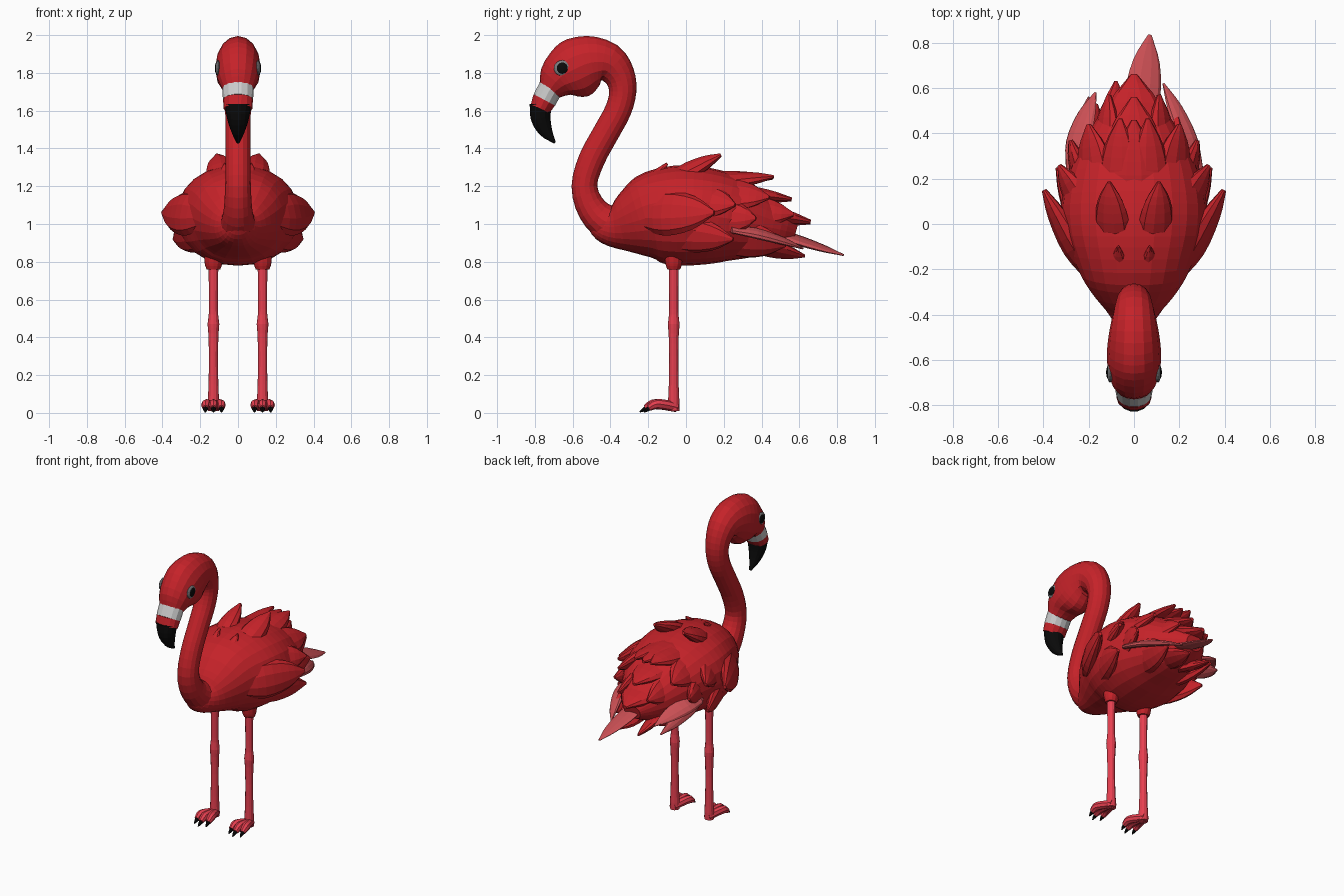
import bpy, math
from mathutils import Vector

if "Cube" in bpy.data.objects:
    bpy.data.objects.remove(bpy.data.objects["Cube"])


def material(name, rgb):
    m = bpy.data.materials.new(name)
    m.diffuse_color = (*rgb, 1)
    m.use_nodes = True
    m.node_tree.nodes["Principled BSDF"].inputs["Base Color"].default_value = m.diffuse_color
    return m


RED = material("red", (0.56, 0.016, 0.022))
LEG = material("leg_pink", (0.8, 0.05, 0.08))
PINK = material("feather_pink", (0.6, 0.08, 0.09))
WHITE = material("white", (0.75, 0.75, 0.73))
GREY = material("grey", (0.2, 0.2, 0.21))
BLACK = material("black", (0.003, 0.003, 0.003))


def spline(pts, sub):
    """Catmull-Rom samples through tuples of position and radii."""
    p = [Vector(q) for q in pts]
    p = [2 * p[0] - p[1]] + p + [2 * p[-1] - p[-2]]
    out = []
    for i in range(1, len(p) - 2):
        a, b, c, d = p[i - 1:i + 3]
        for k in range(sub):
            t = k / sub
            out.append(0.5 * (2 * b + (c - a) * t + (2 * a - 5 * b + 4 * c - d) * t * t
                              + (3 * b - a - 3 * c + d) * t ** 3))
    return out + [p[-2]]


def loft(name, pts, mat, side=(1, 0, 0), n=14, sub=3, power=1.0):
    """Tube through (x, y, z, side radius, other radius); power < 1 squares the section."""
    s = spline(pts, sub)
    pos = [Vector(q[:3]) for q in s]
    verts, faces = [], []
    for i, q in enumerate(s):
        tan = (pos[min(i + 1, len(s) - 1)] - pos[max(i - 1, 0)]).normalized()
        a = Vector(side)
        a = (a - tan * a.dot(tan)).normalized()
        b = tan.cross(a)
        for k in range(n):
            c, d = math.cos(math.tau * k / n), math.sin(math.tau * k / n)
            c = math.copysign(abs(c) ** power, c)
            d = math.copysign(abs(d) ** power, d)
            verts.append(pos[i] + a * c * max(q[3], 0.002) + b * d * max(q[4], 0.002))
    for i in range(len(s) - 1):
        for k in range(n):
            j = (k + 1) % n
            faces.append((i * n + k, i * n + j, (i + 1) * n + j, (i + 1) * n + k))
    faces.append(tuple(reversed(range(n))))
    faces.append(tuple(range(len(verts) - n, len(verts))))
    me = bpy.data.meshes.new(name)
    me.from_pydata(verts, [], faces)
    me.materials.append(mat)
    ob = bpy.data.objects.new(name, me)
    bpy.context.collection.objects.link(ob)
    return ob


def feather(name, base, tip, w, h, mat=RED, bulge=0.01, out=None):
    """Pointed leaf growing out of the body surface."""
    base, tip = Vector(base), Vector(tip)
    mid = (base + tip) / 2
    out = Vector(out or (mid.x, 0, mid.z - 1.0)).normalized()
    side = (tip - base).cross(out)
    pts = []
    for t, kw, kh in ((0, .6, .6), (.35, 1, 1), (.72, .75, .7), (1, .1, .2)):
        p = base.lerp(tip, t) + out * bulge * math.sin(math.pi * t)
        pts.append((*p, w * kw, h * kh))
    return loft(name, pts, mat, side, n=10)


def ball(name, loc, scale, mat):
    bpy.ops.mesh.primitive_uv_sphere_add(segments=16, ring_count=10, radius=1,
                                         location=loc, rotation=(0, math.pi / 2, 0))
    ob = bpy.context.object
    ob.name = name
    ob.scale = scale
    ob.data.materials.append(mat)
    return ob


# Body
loft("body", [(0, y, z, rx, rz) for y, z, rx, rz in (
    (-.5, 1.02, .03, .04), (-.45, .995, .075, .08), (-.38, .985, .125, .115),
    (-.28, 1.01, .2, .183), (-.18, 1.037, .258, .24), (-.05, 1.045, .31, .265),
    (.08, 1.043, .322, .26), (.22, 1.03, .29, .235), (.36, 1.0, .225, .185),
    (.5, .97, .14, .115), (.58, .95, .06, .05))], RED, n=24, power=.92)

# Neck and head in one sweep
loft("neck_and_head", [(0, y, z, rx, rn) for y, z, rx, rn in (
    (-.25, .99, .12, .13), (-.40, 1.0, .095, .1), (-.495, 1.075, .076, .08),
    (-.538, 1.2, .068, .068), (-.5, 1.34, .066, .07), (-.425, 1.48, .066, .07),
    (-.36, 1.6, .068, .07), (-.335, 1.7, .072, .072), (-.352, 1.785, .08, .083),
    (-.41, 1.85, .096, .107), (-.5, 1.855, .113, .143), (-.59, 1.82, .12, .16),
    (-.67, 1.772, .108, .12), (-.722, 1.71, .08, .066))], RED, n=16)

# Beak: pale band, red band, hooked black tip
loft("beak_pale_band", [(0, -.716, 1.72, .083, .067), (0, -.75, 1.657, .08, .066)], WHITE, sub=2)
loft("beak_red_band", [(0, -.749, 1.659, .079, .066), (0, -.772, 1.61, .076, .056)], RED, sub=2)
loft("beak_tip", [(0, -.77, 1.635, .07, .059), (0, -.769, 1.56, .058, .054),
                  (0, -.742, 1.49, .036, .037), (0, -.694, 1.43, .008, .006)], BLACK)

for s, tag in ((-1, "left"), (1, "right")):
    # Eyes: flat rim and pupil, local z pointing sideways
    ball(f"eye_rim_{tag}", (s * .106, -.655, 1.825), (.042, .045, .013), GREY)
    ball(f"eye_{tag}", (s * .111, -.655, 1.825), (.032, .032, .012), BLACK)

    # Legs with thigh collar and knee
    x = s * .13
    loft(f"thigh_collar_{tag}", [(x, -.065, .85, .05, .05), (x, -.065, .79, .046, .044),
                                 (x, -.065, .76, .036, .034)], RED, n=12)
    loft(f"leg_{tag}", [(x, -.065, z, r, r) for z, r in (
        (.8, .026), (.6, .024), (.52, .025), (.47, .031), (.42, .027),
        (.3, .024), (.15, .026), (.06, .03), (.01, .03))], LEG, n=12, sub=2)

    # Toes and claws
    for i, dx in enumerate((-.04, 0, .04)):
        f = 1 if dx == 0 else .88
        loft(f"toe_{tag}_{i}", [
            (x, -.05, .03, .026, .026), (x + dx * .6, -.06 - .06 * f, .043, .026, .027),
            (x + dx, -.06 - .115 * f, .045, .025, .026),
            (x + dx * 1.05, -.06 - .155 * f, .026, .018, .017)], LEG, n=8)
        loft(f"claw_{tag}_{i}", [
            (x + dx * 1.05, -.06 - .14 * f, .03, .015, .014),
            (x + dx * 1.07, -.06 - .165 * f, .017, .012, .01),
            (x + dx * 1.08, -.06 - .185 * f, .004, .003, .003)], BLACK, n=8)

    # Paired plumage: base, tip, half width, half thickness
    for i, (b, t, w, h) in enumerate((
            ((.08, -.12, 1.19), (.11, .185, 1.365), .08, .05),
            ((.05, -.28, 1.1), (.07, -.1, 1.32), .045, .035),
            ((.17, -.24, 1.05), (.397, .15, 1.06), .12, .055),
            ((.17, -.14, .97), (.337, .25, .92), .1, .05),
            ((.15, -.02, 1.12), (.33, .26, 1.1), .1, .05),
            ((.13, .08, 1.15), (.2, .44, 1.14), .11, .05),
            ((.17, .1, 1.03), (.28, .37, 1.03), .1, .05),
            ((.11, .2, 1.07), (.11, .57, 1.05), .1, .05),
            ((.13, .15, .95), (.17, .53, .89), .11, .05),
            ((.07, .28, .93), (.08, .63, .83), .08, .035),
            ((.07, .04, 1.19), (.06, .465, 1.25), .09, .045))):
        feather(f"feather_{tag}_{i}", (s * b[0], *b[1:]), (s * t[0], *t[1:]), w, h)

# Central plumage
feather("back_feather_upper", (0, 0, 1.21), (0, .46, 1.245), .11, .05)
feather("back_feather_middle", (0, .1, 1.16), (0, .56, 1.13), .13, .055)
feather("tail_feather_red", (0, .2, 1.06), (0, .66, 1.01), .15, .065)

# Pink tail and wing feathers
feather("tail_feather_pink", (.02, .42, .97), (.07, .835, .835), .08, .022, PINK, 0, (.2, 0, 1))
feather("wing_feather_pink_right", (.28, .24, .97), (.13, .62, .87), .05, .022, PINK, .02, (.6, 0, 1))
feather("wing_feather_pink_left", (-.27, .24, .98), (-.17, .58, .9), .06, .022, PINK, .03, (-.6, 0, 1))
feather("wing_feather_pink_left_outer", (-.26, .2, 1.0), (-.2, .56, .84), .05, .02, PINK, .03, (-.8, 0, .6))
